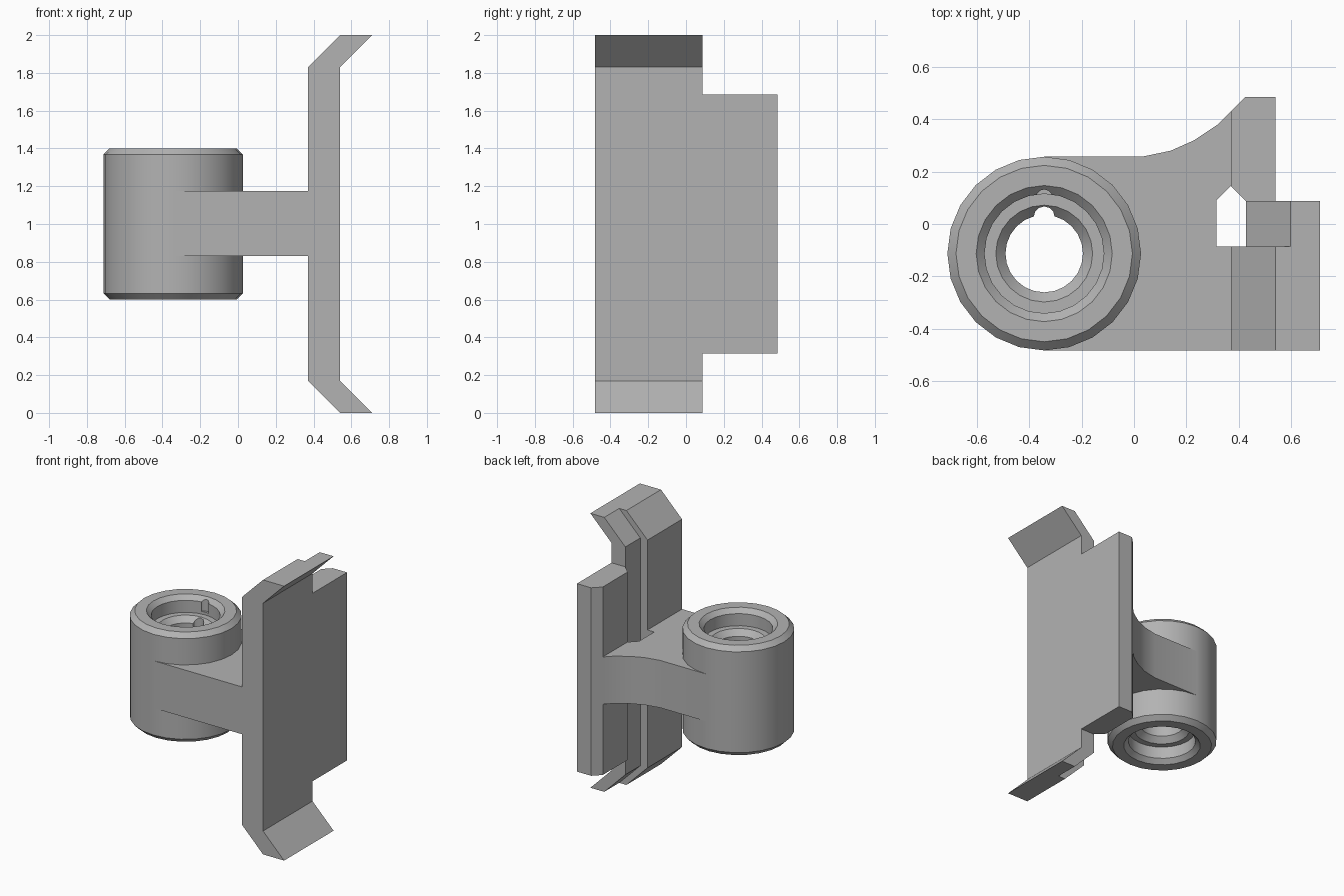
import bpy, bmesh, math
from mathutils import Vector

if "Cube" in bpy.data.objects:
    bpy.data.objects.remove(bpy.data.objects["Cube"])

grey = bpy.data.materials.new("plain grey")
grey.use_nodes = True
GREY = (0.45, 0.45, 0.45, 1)
grey.diffuse_color = GREY
grey.node_tree.nodes["Principled BSDF"].inputs["Base Color"].default_value = GREY

CX, CY, MID = -0.343, -0.113, 1.0   # hub axis and mid height
SIDES = 24


def finish(name, bm):
    bmesh.ops.recalc_face_normals(bm, faces=bm.faces)
    mesh = bpy.data.meshes.new(name)
    bm.to_mesh(mesh)
    bm.free()
    mesh.materials.append(grey)
    ob = bpy.data.objects.new(name, mesh)
    bpy.context.collection.objects.link(ob)
    return ob


def prism(name, outline, axis, lo, hi):
    """Extrude an outline along y (outline in x, z) or z (outline in x, y)."""
    bm = bmesh.new()
    put = (lambda a, b: (a, lo, b)) if axis == "y" else (lambda a, b: (a, b, lo))
    face = bm.faces.new([bm.verts.new(put(a, b)) for a, b in outline])
    geom = bmesh.ops.extrude_face_region(bm, geom=[face])["geom"]
    step = Vector((0, hi - lo, 0)) if axis == "y" else Vector((0, 0, hi - lo))
    bmesh.ops.translate(bm, vec=step, verts=[v for v in geom if isinstance(v, bmesh.types.BMVert)])
    return finish(name, bm)


def arc(cx, cy, r, start, end, n):
    angles = [math.radians(start + (end - start) * i / n) for i in range(n + 1)]
    return [(cx + r * math.cos(a), cy + r * math.sin(a)) for a in angles]


def activate(ob):
    bpy.ops.object.select_all(action="DESELECT")
    ob.select_set(True)
    bpy.context.view_layer.objects.active = ob


def combine(ob, other, operation):
    mod = ob.modifiers.new(operation.lower(), "BOOLEAN")
    mod.operation, mod.solver, mod.object = operation, "EXACT", other
    activate(ob)
    bpy.ops.object.modifier_apply(modifier=mod.name)
    bpy.data.objects.remove(other)


# Hub: turned ring with chamfers and a counterbore at both ends
upper = [(0.148, 0.24), (0.185, 0.28), (0.228, 0.28), (0.228, 0.368),
         (0.26, 0.4), (0.337, 0.4), (0.37, 0.367)]
section = upper + [(r, -z) for r, z in reversed(upper)]
bm = bmesh.new()
rings = []
for i in range(SIDES):
    a = math.tau * i / SIDES
    rings.append([bm.verts.new((CX + r * math.cos(a), CY + r * math.sin(a), MID + z))
                  for r, z in section])
for i in range(SIDES):
    here, there = rings[i], rings[(i + 1) % SIDES]
    for j in range(len(section)):
        k = (j + 1) % len(section)
        bm.faces.new((here[j], there[j], there[k], here[k]))
hub = finish("hub", bm)

# Key grooves: a long one in the bore, a short one in the upper counterbore
combine(hub, prism("bore_groove", arc(CX, 0.027, 0.04, 0, 330, 11), "z", 0.5, 1.5), "DIFFERENCE")
combine(hub, prism("rim_groove", arc(CX, 0.1, 0.032, 0, 330, 11), "z", 1.3, 1.5), "DIFFERENCE")

# Arm: joins hub to plate, with a curved web and the back of the slot
curve = [(0.03, 0.257), (0.14, 0.28), (0.23, 0.32), (0.32, 0.38), (0.37, 0.43)]
slot = [(0.37, 0.145), (0.315, 0.09), (0.315, -0.085), (0.37, -0.085), (0.37, -0.483)]
inner = arc(CX, CY, 0.32, -90, 90, 12)
arm = prism("arm", [(CX, CY + 0.37)] + curve + slot + [(CX, CY - 0.37)] + inner, "z", 0.83, 1.175)


# Plate: bent strip, thinner along the slot, with a wide wing at the back
def bent(inset):
    half = [(0.37 + inset, 0.83), (0.54 + inset, 1), (0.71, 1), (0.54, 0.83)]
    return [(x, MID + z) for x, z in half] + [(x, MID - z) for x, z in reversed(half)]


plate = prism("plate", bent(0), "y", -0.483, -0.085)
combine(plate, prism("slot_strip", bent(0.058), "y", -0.085, 0.087), "UNION")
wing = [(0.54, 0.087), (0.428, 0.087), (0.37, 0.145), (0.37, 0.43), (0.425, 0.485), (0.54, 0.485)]
combine(plate, prism("wing", wing, "z", 0.315, 1.685), "UNION")

# Smooth round parts, keep hard edges
for ob in (hub, arm):
    activate(ob)
    bpy.ops.object.shade_smooth_by_angle(angle=math.radians(30))
